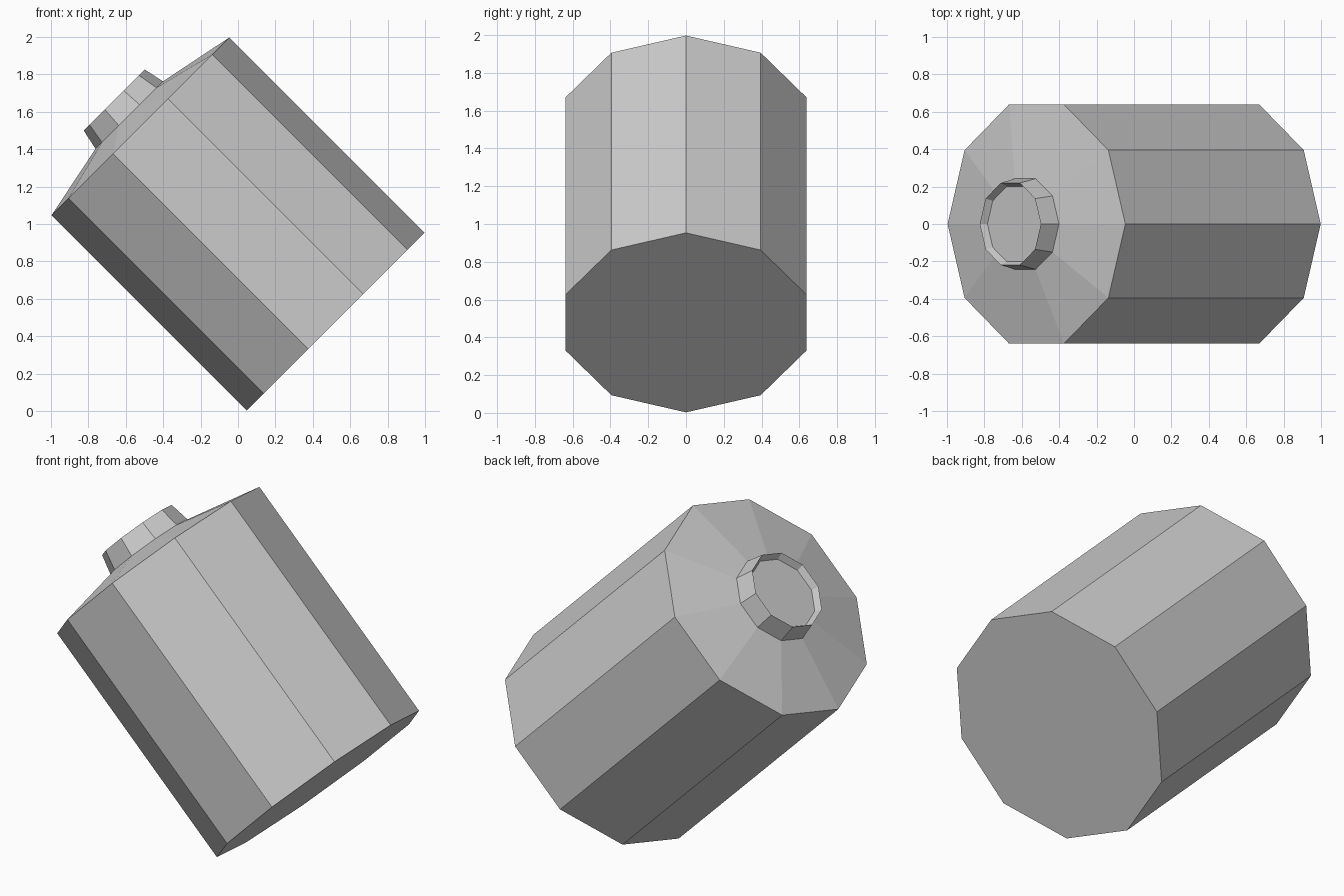
import bpy, bmesh, math
from mathutils import Matrix

if "Cube" in bpy.data.objects:
    bpy.data.objects.remove(bpy.data.objects["Cube"])

SIDES = 10
# Tilt the upright axis 45 degrees towards -x and move the base into place
TILT = Matrix.Translation((0.523, 0, 0.478)) @ Matrix.Rotation(math.radians(-45), 4, 'Y')


def lathe(name, profile, cap_start=False, cap_end=False):
    """Revolve (radius, height) points into a flat-sided shell."""
    bm = bmesh.new()
    rings = []
    for r, h in profile:
        angles = [2 * math.pi * i / SIDES for i in range(SIDES)]
        rings.append([bm.verts.new((r * math.cos(a), r * math.sin(a), h)) for a in angles])
    for low, high in zip(rings, rings[1:]):
        for i in range(SIDES):
            j = (i + 1) % SIDES
            bm.faces.new((low[i], low[j], high[j], high[i]))
    if cap_start:
        bm.faces.new(rings[0][::-1])
    if cap_end:
        bm.faces.new(rings[-1])
    bm.transform(TILT)
    mesh = bpy.data.meshes.new(name)
    bm.to_mesh(mesh)
    bm.free()
    obj = bpy.data.objects.new(name, mesh)
    bpy.context.collection.objects.link(obj)
    return obj


# Container: flat base, straight wall, shallow sloping shoulder
lathe("container_body", [(0.672, 0), (0.672, 1.477), (0.255, 1.562)], cap_start=True)

# Spout: slightly tapered wall, sharp rim and a shallow recessed lid
lathe("spout", [(0.255, 1.562), (0.231, 1.675), (0.211, 1.637)], cap_end=True)
